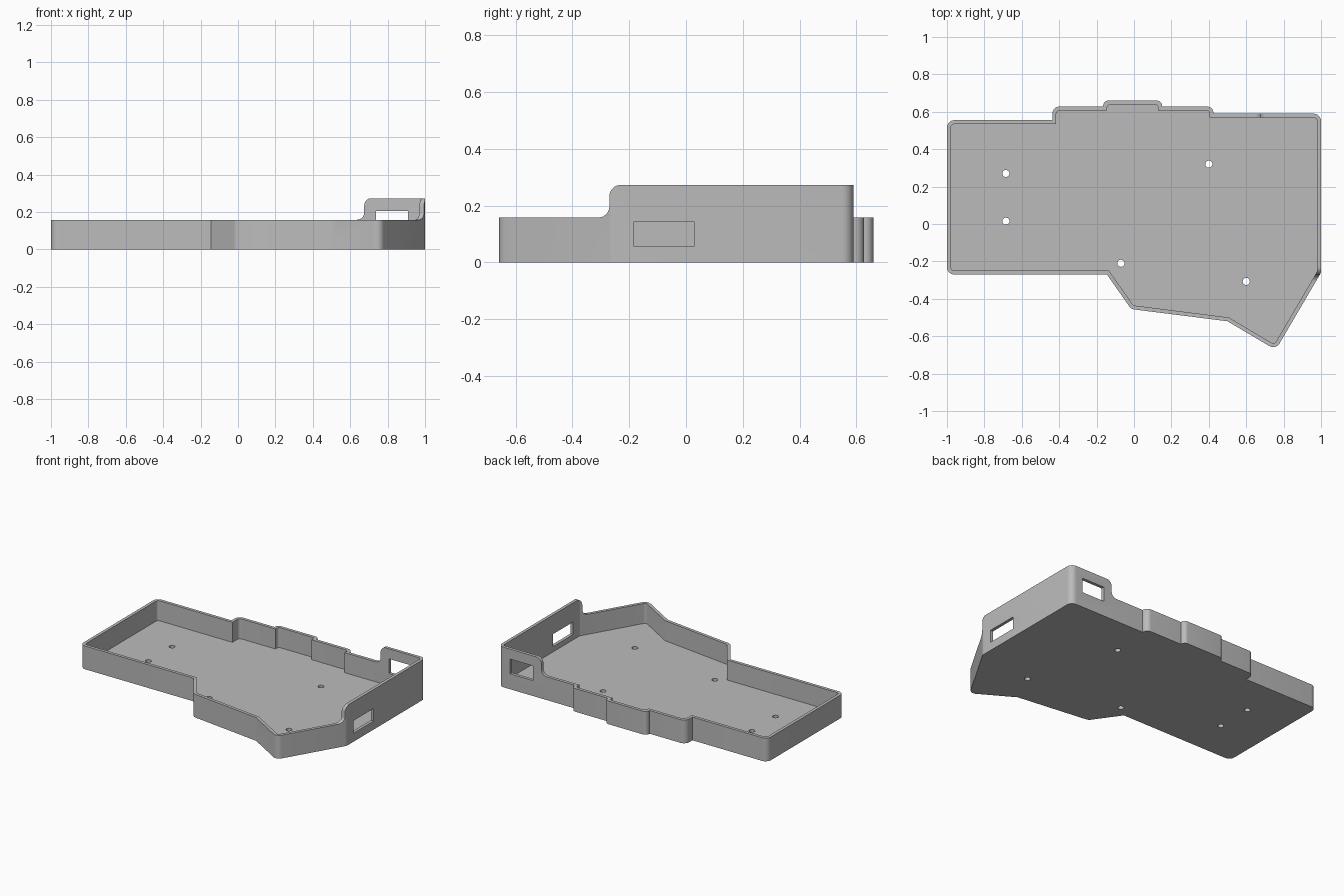
import bpy, bmesh, math
from mathutils import Vector, Matrix

if "Cube" in bpy.data.objects:
    bpy.data.objects.remove(bpy.data.objects["Cube"])

WALL, FLOOR, LOW, HIGH = 0.021, 0.022, 0.158, 0.273

grey = bpy.data.materials.new("case grey")
grey.use_nodes = True
grey.diffuse_color = (0.5, 0.5, 0.5, 1)
grey.node_tree.nodes["Principled BSDF"].inputs["Base Color"].default_value = (0.5, 0.5, 0.5, 1)


def corners(points):
    """Yield previous, current and next point of a closed outline."""
    pts = [Vector(p) for p in points]
    for i, p in enumerate(pts):
        yield pts[i - 1], p, pts[(i + 1) % len(pts)]


def inset(points, dist):
    """Mitred inward offset of a counter-clockwise outline."""
    out = []
    for a, p, b in corners(points):
        d1, d2 = (p - a).normalized(), (b - p).normalized()
        n1, n2 = Vector((-d1.y, d1.x)), Vector((-d2.y, d2.x))
        out.append(p + (n1 + n2) * dist / (1 + n1.dot(n2)))
    return out


def rounded(points, radius, concave_too=False, steps=8):
    """Replace the corners of a counter-clockwise outline by arcs."""
    out = []
    for a, p, b in corners(points):
        d1, d2 = (p - a).normalized(), (b - p).normalized()
        turn = math.atan2(d1.x * d2.y - d1.y * d2.x, d1.dot(d2))
        if turn < 0 and not concave_too:
            out.append(p)
            continue
        side = math.copysign(radius, turn)
        # keep the arcs of short steps from overlapping
        tangent = radius * math.tan(abs(turn) / 2)
        limit = 0.9 * min((p - a).length, (b - p).length)
        if tangent > limit:
            side *= limit / tangent
            tangent = limit
        start = p - d1 * tangent
        centre = start + Vector((-d1.y, d1.x)) * side
        for k in range(steps + 1):
            out.append(centre + Matrix.Rotation(turn * k / steps, 2) @ (start - centre))
    return out


def prism(name, outline, low, high, place=lambda u, v, w: (u, v, w)):
    """Extrude a flat outline from low to high."""
    bm = bmesh.new()
    face = bm.faces.new([bm.verts.new(place(p[0], p[1], low)) for p in outline])
    shift = Vector(place(0, 0, high)) - Vector(place(0, 0, low))
    ext = bmesh.ops.extrude_face_region(bm, geom=[face])
    bmesh.ops.translate(bm, vec=shift,
                        verts=[g for g in ext["geom"] if isinstance(g, bmesh.types.BMVert)])
    bmesh.ops.recalc_face_normals(bm, faces=bm.faces)
    mesh = bpy.data.meshes.new(name)
    bm.to_mesh(mesh)
    bm.free()
    mesh.materials.append(grey)
    obj = bpy.data.objects.new(name, mesh)
    bpy.context.collection.objects.link(obj)
    return obj


def cut(target, cutter):
    """Subtract the cutter, then discard it."""
    cutter.hide_render = True
    mod = target.modifiers.new("cut", 'BOOLEAN')
    mod.operation, mod.solver, mod.object = 'DIFFERENCE', 'EXACT', cutter
    bpy.context.view_layer.objects.active = target
    bpy.ops.object.modifier_apply(modifier=mod.name)
    bpy.data.objects.remove(cutter)


def box(u0, u1, v0, v1):
    return [(u0, v0), (u1, v0), (u1, v1), (u0, v1)]


def along_x(u, v, w):
    return (w, u, v)


def along_y(u, v, w):
    return (u, w, v)


# Tray outline, counter-clockwise from the front left corner
outline = [(-1, -0.27), (-0.145, -0.27), (-0.015, -0.455), (0.5, -0.52), (0.758, -0.673),
           (1, -0.26), (1, 0.59), (0.425, 0.59), (0.425, 0.628), (0.15, 0.628),
           (0.15, 0.66), (-0.165, 0.66), (-0.165, 0.628), (-0.437, 0.628),
           (-0.437, 0.555), (-1, 0.555)]

# Solid body and its cavity
tray = prism("tray", rounded(outline, 0.04), 0, 0.3)
cut(tray, prism("cavity", rounded(inset(outline, WALL), 0.018), FLOOR, 0.5))


# Lower the rim everywhere but the raised corner, with curved transitions
def rim_profile(edge, top):
    shape = [(-2, LOW), (edge, LOW), (edge, top), (3, top), (3, 1), (-2, 1)]
    return rounded(shape, 0.04, concave_too=True)


cut(tray, prism("front_rim_cutter", rim_profile(-0.27, HIGH), -2, 2, along_x))
cut(tray, prism("side_rim_cutter", rim_profile(0.675, HIGH + 0.001), -2, 2, along_y))

# Port openings in the side and back walls
cut(tray, prism("side_port", box(-0.185, 0.03, 0.058, 0.143), 0.9, 1.1, along_x))
cut(tray, prism("back_port", box(0.737, 0.91, 0.105, 0.205), 0.5, 0.7, along_y))

# Screw holes through the floor
for x, y in [(-0.685, 0.27), (-0.685, 0.015), (0.4, 0.32), (-0.07, -0.21), (0.6, -0.307)]:
    circle = [(x + 0.019 * math.cos(k * math.tau / 24), y + 0.019 * math.sin(k * math.tau / 24))
              for k in range(24)]
    cut(tray, prism("screw_hole", circle, -0.1, 0.1))

# Smooth rounded corners, crisp edges
bpy.ops.object.select_all(action='DESELECT')
tray.select_set(True)
bpy.context.view_layer.objects.active = tray
bpy.ops.object.shade_smooth_by_angle(angle=math.radians(25))
